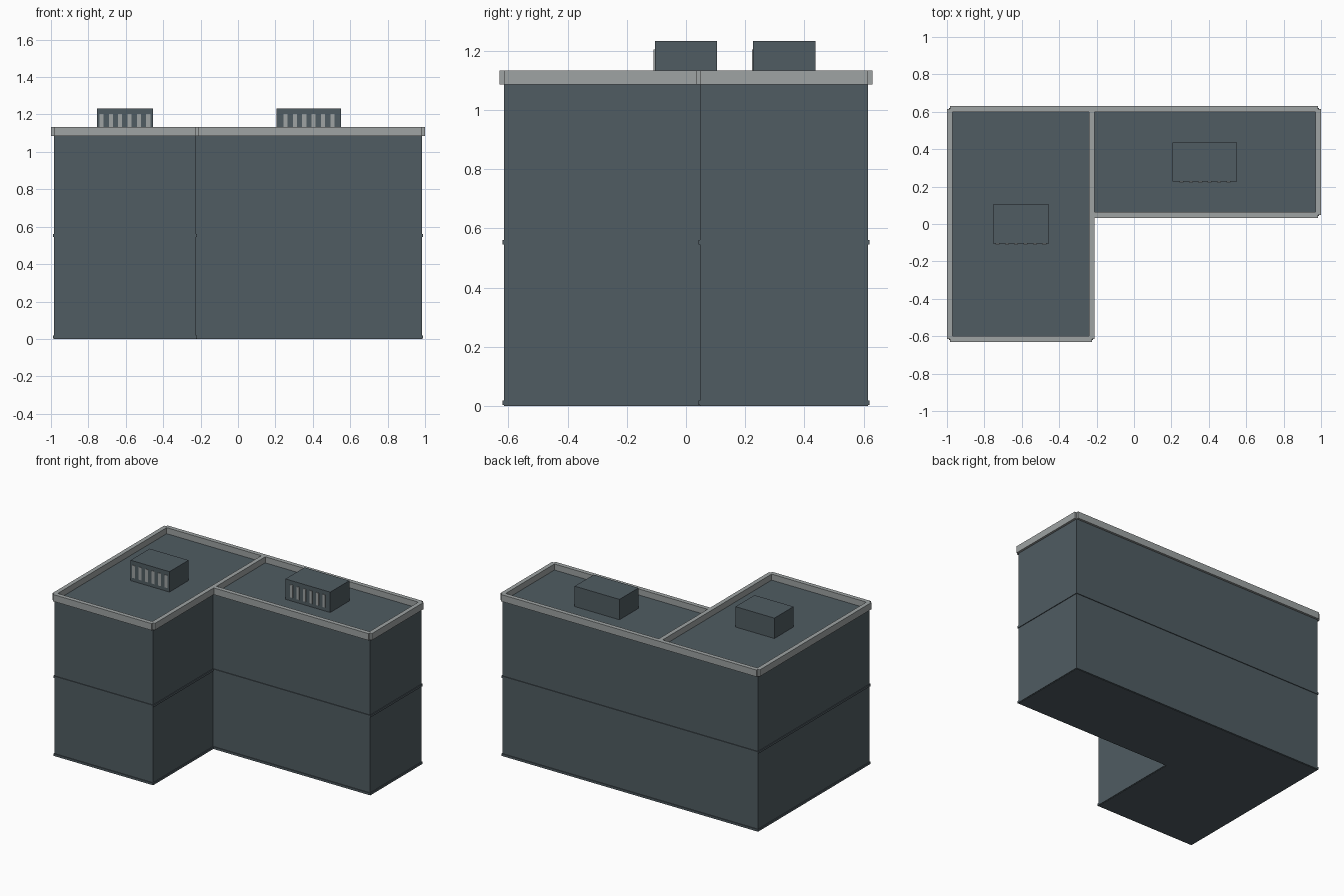
import bpy, bmesh

if "Cube" in bpy.data.objects:
    bpy.data.objects.remove(bpy.data.objects["Cube"])

def material(name, rgb):
    m = bpy.data.materials.new(name)
    m.diffuse_color = (*rgb, 1)
    m.use_nodes = True
    m.node_tree.nodes["Principled BSDF"].inputs["Base Color"].default_value = m.diffuse_color
    return m

SLATE = material("slate_wall", (0.080, 0.107, 0.122))
PALE = material("pale_trim", (0.342, 0.366, 0.366))

# wall lines of the two wings
X0, X1, X2 = -0.985, -0.225, 0.985
Y0, Y1, Y2 = -0.615, 0.048, 0.615
ROOF = 1.09

def finish(name, bm, mat):
    bmesh.ops.recalc_face_normals(bm, faces=bm.faces[:])
    me = bpy.data.meshes.new(name)
    bm.to_mesh(me)
    bm.free()
    me.materials.append(mat)
    ob = bpy.data.objects.new(name, me)
    bpy.context.collection.objects.link(ob)
    return ob

def add_box(bm, lo, hi):
    verts = bmesh.ops.create_cube(bm, size=1)["verts"]
    for v in verts:
        v.co = [(a + b) / 2 + c * (b - a) for a, b, c in zip(lo, hi, v.co)]

def boxes(name, items, mat):
    bm = bmesh.new()
    for lo, hi in items:
        add_box(bm, lo, hi)
    return finish(name, bm, mat)

def l_prism(name, grow, z0, z1, mat):
    g = grow
    pts = [(X0 - g, Y0 - g), (X1 + g, Y0 - g), (X1 + g, Y1 - g),
           (X2 + g, Y1 - g), (X2 + g, Y2 + g), (X0 - g, Y2 + g)]
    bm = bmesh.new()
    face = bm.faces.new([bm.verts.new((x, y, z0)) for x, y in pts])
    top = bmesh.ops.extrude_face_region(bm, geom=[face])["geom"]
    for v in top:
        if isinstance(v, bmesh.types.BMVert):
            v.co.z = z1
    return finish(name, bm, mat)

# building body and thin floor bands
l_prism("building_body", 0, 0, ROOF, SLATE)
l_prism("base_band", 0.005, 0.003, 0.018, SLATE)
l_prism("floor_band", 0.005, 0.545, 0.56, SLATE)

# parapet bars centred on the wall lines
def bar(xa, ya, xb, yb, h=0.015):
    if xa == xb:
        return (xa - h, ya, 1.085), (xa + h, yb, 1.132)
    return (xa, ya - h, 1.085), (xb, ya + h, 1.132)

boxes("parapet", [
    bar(X0, Y0, X0, Y2), bar(X1, Y0, X1, Y2), bar(X2, Y1, X2, Y2),
    bar(X0, Y0, X1, Y0), bar(X1, Y1, X2, Y1), bar(X0, Y2, X2, Y2)], PALE)

# rooftop units with six vent slats on the front
def rooftop_unit(side, xa, xb, ya, yb):
    boxes(side + "_rooftop_unit", [((xa, ya, ROOF - 0.005), (xb, yb, 1.232))], SLATE)
    mid = (xa + xb) / 2
    slats = []
    for i in range(6):
        x = mid + (i - 2.5) * 0.05
        slats.append(((x - 0.011, ya - 0.004, 1.115), (x + 0.011, ya + 0.002, 1.203)))
    boxes(side + "_vent_slats", slats, PALE)

rooftop_unit("left", -0.755, -0.455, -0.105, 0.105)
rooftop_unit("right", 0.207, 0.552, 0.227, 0.437)
